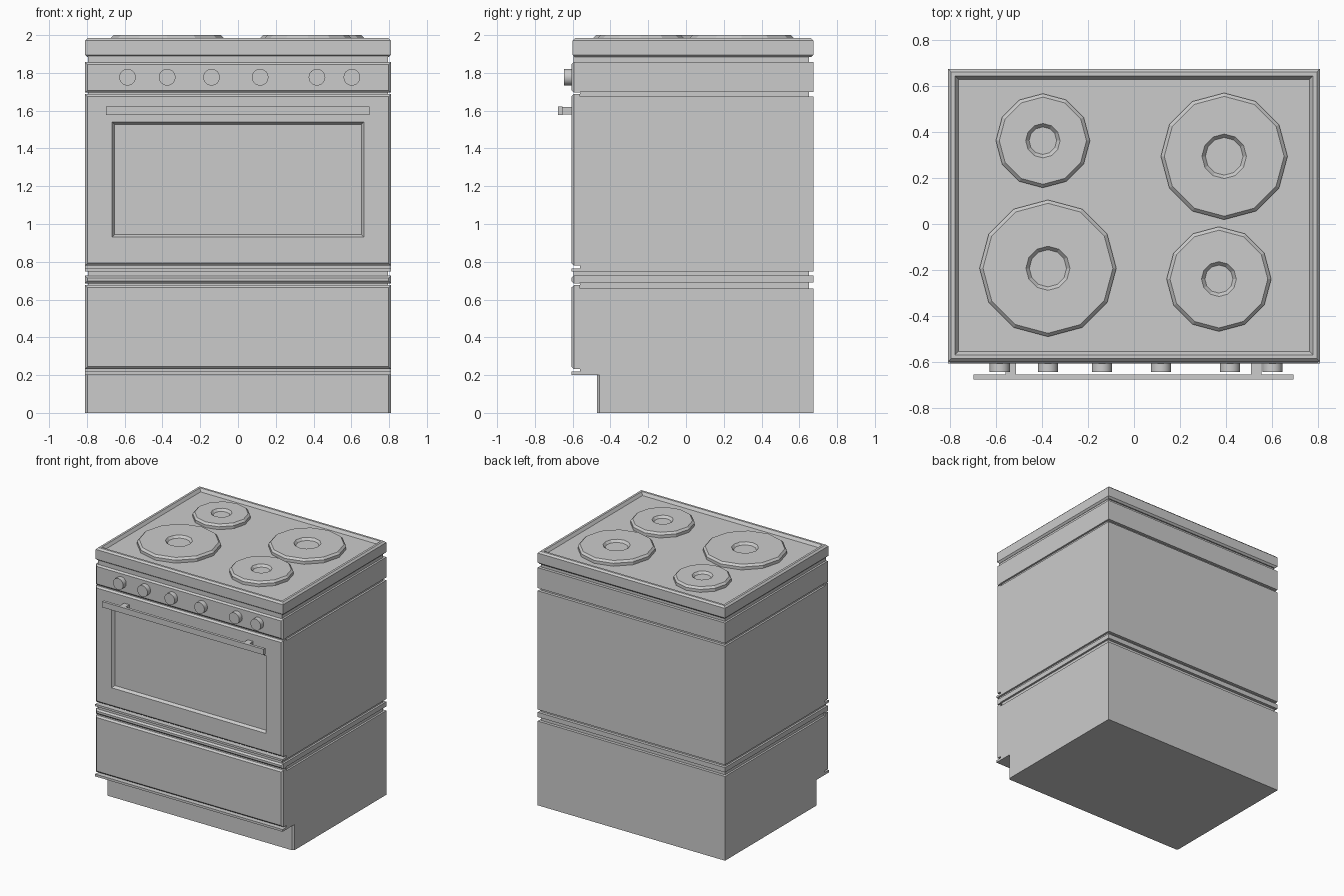
import bpy, bmesh
from math import cos, sin, tau

cube = bpy.data.objects.get("Cube")
if cube:
    bpy.data.objects.remove(cube, do_unlink=True)

GREY = (0.6, 0.6, 0.6, 1.0)
enamel = bpy.data.materials.new("light grey enamel")
enamel.use_nodes = True
enamel.diffuse_color = GREY
enamel.node_tree.nodes["Principled BSDF"].inputs["Base Color"].default_value = GREY

HALF, BACK, FRONT, CARCASS = 0.81, 0.675, -0.607, -0.56
CHAMFER = 0.013


def loft(name, rings):
    """Closed solid through a series of rings with equal point counts."""
    bm = bmesh.new()
    loops = [[bm.verts.new(p) for p in ring] for ring in rings]
    n = len(loops[0])
    for a, b in zip(loops, loops[1:]):
        for i in range(n):
            j = (i + 1) % n
            bm.faces.new((a[i], a[j], b[j], b[i]))
    bm.faces.new(loops[0])
    bm.faces.new(loops[-1])
    bmesh.ops.recalc_face_normals(bm, faces=bm.faces)
    mesh = bpy.data.meshes.new(name)
    bm.to_mesh(mesh)
    bm.free()
    mesh.materials.append(enamel)
    obj = bpy.data.objects.new(name, mesh)
    bpy.context.collection.objects.link(obj)
    return obj


def upright(x, z0, z1, y, inset=0.0):
    """Rectangle facing the front."""
    x, z0, z1 = x - inset, z0 + inset, z1 - inset
    return [(-x, y, z0), (x, y, z0), (x, y, z1), (-x, y, z1)]


def level(z, inset=0.0, y0=-0.6, y1=BACK):
    """Horizontal rectangle over the footprint."""
    x, y0, y1 = HALF - inset, y0 + inset, y1 - inset
    return [(-x, y0, z), (x, y0, z), (x, y1, z), (-x, y1, z)]


def box(name, x0, x1, y0, y1, z0, z1):
    return loft(name, [[(x0, y0, z), (x1, y0, z), (x1, y1, z), (x0, y1, z)]
                       for z in (z0, z1)])


def circle(cx, cy, z, r, n=12):
    return [(cx + r * cos(tau * i / n), cy + r * sin(tau * i / n), z) for i in range(n)]


def front_panel(name, z0, z1, opening=()):
    loft(name, [upright(HALF, z0, z1, CARCASS),
                upright(HALF, z0, z1, FRONT + CHAMFER),
                upright(HALF, z0, z1, FRONT, CHAMFER), *opening])


# Carcass sections, separated by narrow shadow grooves
for name, z0, z1 in [("lower_carcass", 0.2, 0.658), ("divider_carcass", 0.69, 0.727),
                     ("oven_carcass", 0.748, 1.676), ("control_carcass", 1.698, 1.857)]:
    box(name, -HALF, HALF, CARCASS, BACK, z0, z1)
for name, y, z0, z1 in [("drawer_groove", CARCASS, 0.65, 0.7),
                        ("divider_groove", -0.595, 0.72, 0.755),
                        ("oven_groove", CARCASS, 1.66, 1.71),
                        ("cooktop_groove", -0.595, 1.85, 1.89)]:
    box(name, -0.795, 0.795, y, 0.652, z0, z1)

# Recessed plinth with chamfered front corners
plinth = [(-HALF, -0.457), (-HALF + CHAMFER, -0.47), (HALF - CHAMFER, -0.47),
          (HALF, -0.457), (HALF, BACK), (-HALF, BACK)]
loft("plinth", [[(x, y, z) for x, y in plinth] for z in (0, 0.2)])

# Front panels and thin ledges
front_panel("drawer_front", 0.232, 0.676)
front_panel("divider_front", 0.685, 0.727)
front_panel("control_panel", 1.695, 1.857)
front_panel("oven_door", 0.78, 1.688, [
    upright(0.667, 0.93, 1.54, FRONT),
    upright(0.653, 0.944, 1.526, FRONT + 0.02)])
box("plinth_ledge", -HALF, HALF, FRONT, -0.5, 0.2, 0.218)
box("door_ledge", -HALF, HALF, FRONT, -0.5, 0.748, 0.764)

# Door handle
box("handle_bar", -0.7, 0.695, -0.677, -0.655, 1.577, 1.622)
for name, x in [("right_handle_post", -0.537), ("left_handle_post", 0.533)]:
    box(name, x - 0.023, x + 0.023, -0.656, -0.6, 1.58, 1.62)

# Control knobs
for i, x in enumerate((-0.585, -0.375, -0.14, 0.117, 0.418, 0.603)):
    knob = loft(f"knob_{i + 1}", [
        [(px, y, pz) for px, pz, _ in circle(x, 1.777, 0, 0.044, 24)]
        for y in (-0.6, -0.645)])
    bpy.context.view_layer.objects.active = knob
    bpy.ops.object.select_all(action="DESELECT")
    knob.select_set(True)
    bpy.ops.object.shade_smooth_by_angle()

# Cooktop tray with chamfered edges and raised rim
loft("cooktop", [level(1.883, CHAMFER), level(1.883 + CHAMFER), level(1.984 - CHAMFER),
                 level(1.984, CHAMFER), level(1.984, 0.03), level(1.962, 0.045)])

# Hotplates with a sunken centre
for name, x, y, r, hole in [("back_right_hotplate", -0.397, 0.363, 0.205, 0.075),
                            ("back_left_hotplate", 0.393, 0.295, 0.276, 0.097),
                            ("front_right_hotplate", -0.375, -0.193, 0.298, 0.096),
                            ("front_left_hotplate", 0.37, -0.24, 0.228, 0.076)]:
    loft(name, [circle(x, y, z, rad) for z, rad in
                [(1.96, r), (1.985, r), (2.0, r - 0.015),
                 (2.0, hole), (1.982, hole - 0.015)]])
